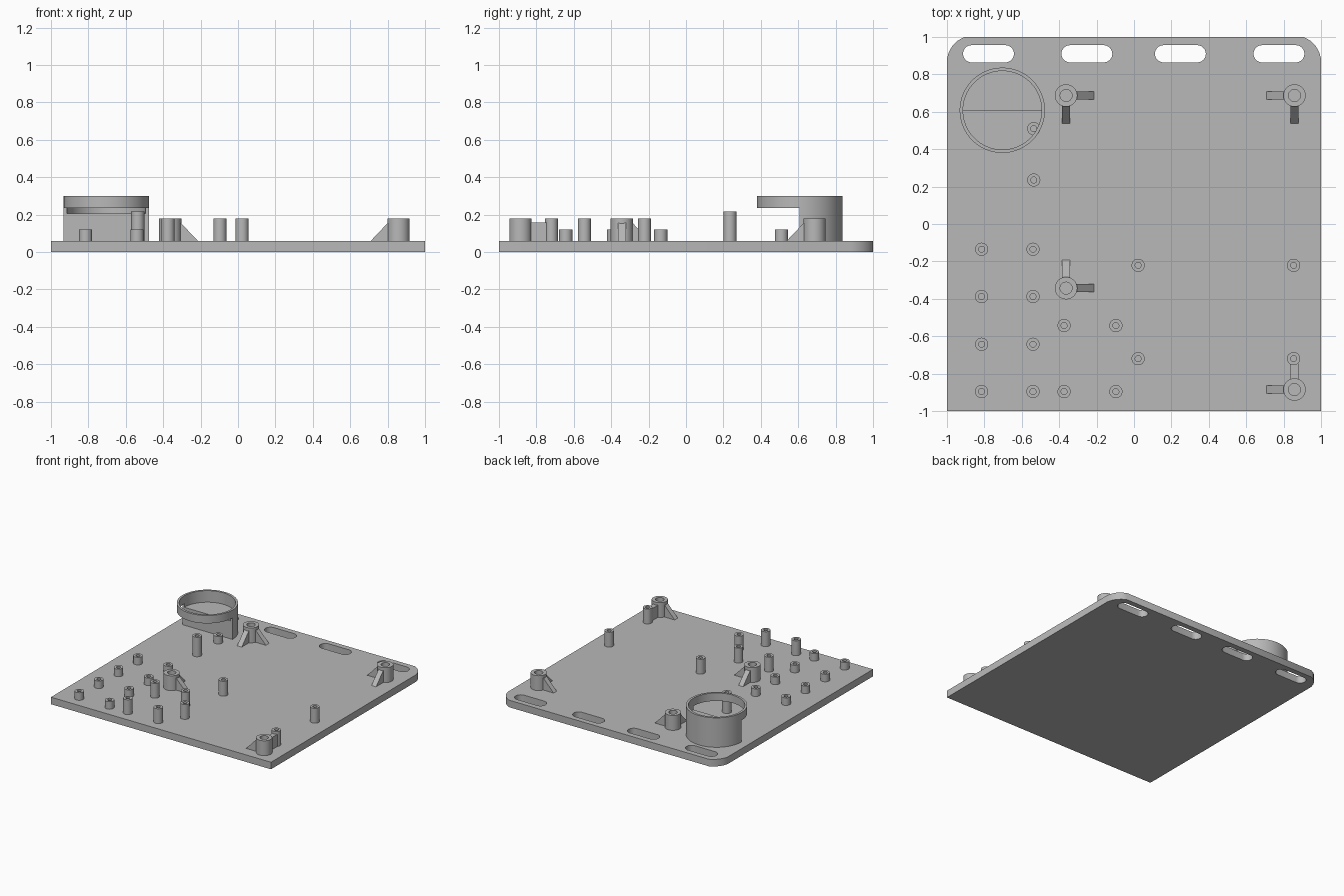
import bpy
import bmesh
from math import pi, cos, sin, radians

if "Cube" in bpy.data.objects:
    bpy.data.objects.remove(bpy.data.objects["Cube"], do_unlink=True)

GREY = (0.48, 0.48, 0.48, 1)
mat = bpy.data.materials.new("grey plastic")
mat.use_nodes = True
mat.diffuse_color = GREY
mat.node_tree.nodes["Principled BSDF"].inputs["Base Color"].default_value = GREY

TOP = 0.058      # upper face of the plate
SINK = 0.05      # parts start slightly inside the plate
parts = []


def add_object(name, bm):
    bmesh.ops.recalc_face_normals(bm, faces=bm.faces[:])
    mesh = bpy.data.meshes.new(name)
    bm.to_mesh(mesh)
    bm.free()
    mesh.materials.append(mat)
    obj = bpy.data.objects.new(name, mesh)
    bpy.context.collection.objects.link(obj)
    parts.append(obj)
    return obj


def arc(x, y, r, start=0, end=2 * pi, steps=48):
    """Points along an arc, the end point included."""
    return [(x + r * cos(start + (end - start) * i / steps),
             y + r * sin(start + (end - start) * i / steps)) for i in range(steps + 1)]


def circle(x, y, r, steps=32):
    return arc(x, y, r, steps=steps)[:-1]


def extrude(name, loops, z0, z1):
    """Fill an outline, with further loops as holes, and raise it."""
    bm = bmesh.new()
    edges = []
    for loop in loops:
        vs = [bm.verts.new((x, y, z0)) for x, y in loop]
        edges += [bm.edges.new((v, vs[i - 1])) for i, v in enumerate(vs)]
    bmesh.ops.triangle_fill(bm, use_beauty=True, edges=edges, normal=(0, 0, 1))
    geom = bmesh.ops.extrude_face_region(bm, geom=bm.faces[:], use_keep_orig=True)["geom"]
    for v in geom:
        if isinstance(v, bmesh.types.BMVert):
            v.co.z = z1
    return add_object(name, bm)


def tube(name, x, y, r, hole, z1):
    """Post with a blind screw hole reaching the plate."""
    extrude(name, [circle(x, y, r), circle(x, y, hole)], SINK, z1)


def gusset(name, x, y, dx, dy, profile):
    """Upright web, its (distance, height) profile running along (dx, dy)."""
    bm = bmesh.new()
    sides = []
    for w in (-0.021, 0.021):
        sides.append([bm.verts.new((x + dx * d - dy * w, y + dy * d + dx * w, z))
                      for d, z in profile])
        bm.faces.new(sides[-1])
    a, b = sides
    for i in range(len(a)):
        bm.faces.new((a[i - 1], a[i], b[i], b[i - 1]))
    add_object(name, bm)


# Base plate with rounded back corners and four slots
corner = [(1, 0.885), (0.99, 0.918), (0.973, 0.95), (0.943, 0.98), (0.907, 1)]
outline = [(-1, -1), (1, -1)] + corner + [(-x, y) for x, y in reversed(corner)]
slots = []
for cx in (-0.778, -0.252, 0.248, 0.775):
    slots.append(arc(cx + 0.09, 0.91, 0.046, -pi / 2, pi / 2, 16)
                 + arc(cx - 0.09, 0.91, 0.046, pi / 2, 3 * pi / 2, 16))
extrude("base_plate", [outline] + slots, 0, TOP)

# Round cup: half-disc pedestal, half wall and full ring
CX, CY, RO, RI = -0.704, 0.608, 0.228, 0.21
half = arc(CX, CY, RO, 0, pi)
extrude("cup_pedestal", [half], SINK, 0.205)
extrude("cup_back_wall", [half + arc(CX, CY, RI, pi, 0)], 0.205, 0.235)
extrude("cup_ring", [circle(CX, CY, RO, 96), circle(CX, CY, RI, 96)], 0.235, 0.3)

# Small posts: short grid, medium pairs, and two beside the cup
posts = [(x, y, 0.12) for x in (-0.815, -0.54) for y in (-0.135, -0.388, -0.643, -0.896)]
posts += [(x, y, 0.18) for x in (-0.374, -0.097) for y in (-0.543, -0.896)]
posts += [(x, y, 0.18) for x in (0.022, 0.853) for y in (-0.221, -0.72)]
posts += [(-0.536, 0.235, 0.218), (-0.536, 0.51, 0.12)]
for x, y, h in posts:
    tube("small_post", x, y, 0.035, 0.016, h)

# Corner bosses with sloping webs
SLOPE = [(0.045, SINK), (0.15, SINK), (0.15, TOP), (0.055, 0.158), (0.045, 0.158)]
FLAT = [(0.045, SINK), (0.14, SINK), (0.14, 0.158), (0.045, 0.158)]
bosses = [
    (-0.363, 0.687, [(1, 0, SLOPE), (0, -1, SLOPE)]),
    (0.858, 0.687, [(-1, 0, SLOPE), (0, -1, SLOPE)]),
    (-0.363, -0.343, [(1, 0, SLOPE), (0, 1, SLOPE)]),
    (0.858, -0.885, [(-1, 0, SLOPE), (0, 1, FLAT)]),
]
for x, y, webs in bosses:
    tube("boss", x, y, 0.06, 0.032, 0.18)
    for dx, dy, profile in webs:
        gusset("boss_web", x, y, dx, dy, profile)

# Smooth the round walls, keep the edges crisp
bpy.ops.object.select_all(action="DESELECT")
for obj in parts:
    obj.select_set(True)
bpy.context.view_layer.objects.active = parts[0]
bpy.ops.object.shade_smooth_by_angle(angle=radians(30))
